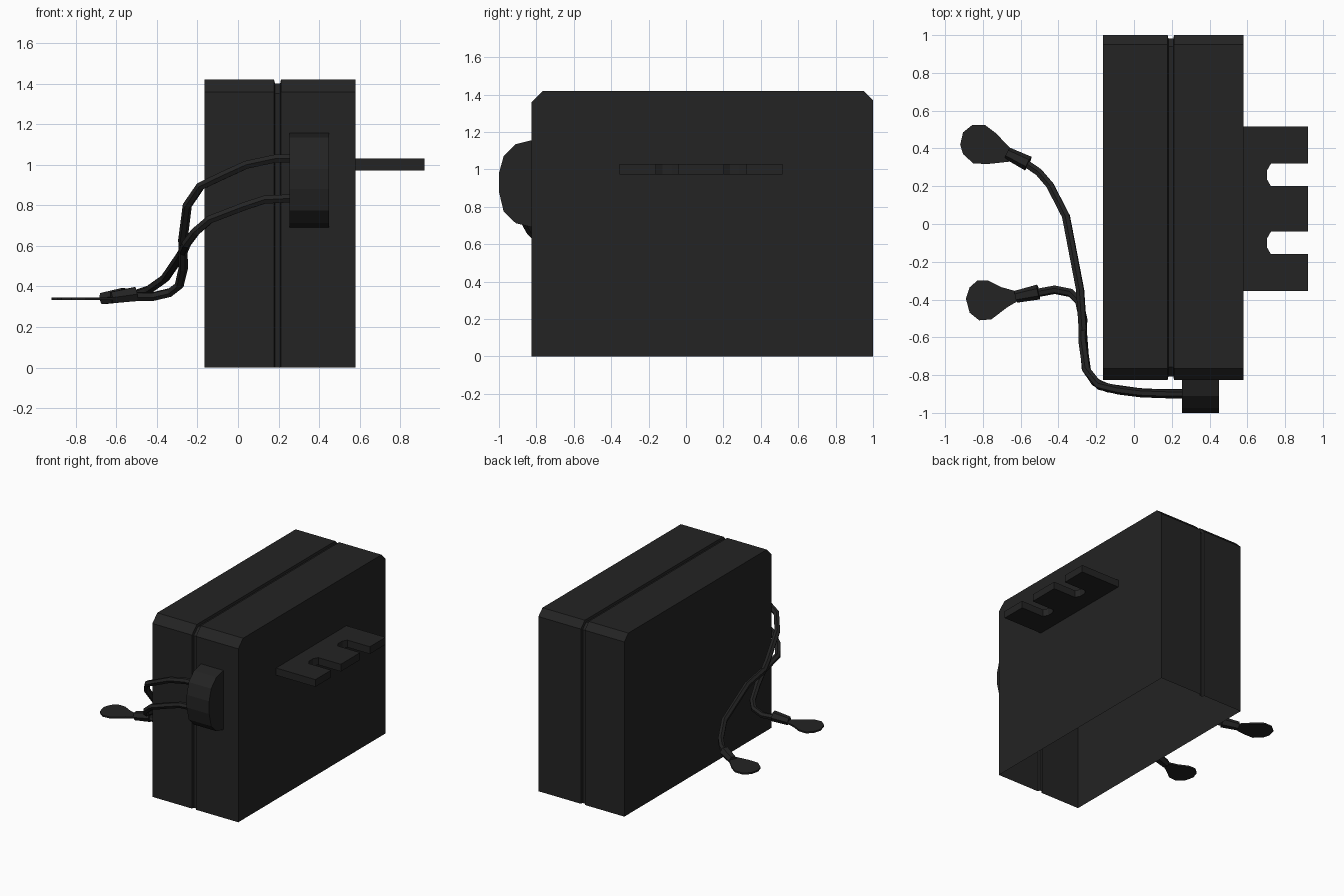
import bpy, bmesh
from mathutils import Vector

if "Cube" in bpy.data.objects:
    bpy.data.objects.remove(bpy.data.objects["Cube"])

black = bpy.data.materials.new("matte black plastic")
black.diffuse_color = (0.017, 0.017, 0.017, 1)
black.use_nodes = True
black.node_tree.nodes["Principled BSDF"].inputs["Base Color"].default_value = black.diffuse_color


def finish(name, bm):
    bmesh.ops.recalc_face_normals(bm, faces=bm.faces[:])
    mesh = bpy.data.meshes.new(name)
    bm.to_mesh(mesh)
    bm.free()
    mesh.materials.append(black)
    obj = bpy.data.objects.new(name, mesh)
    bpy.context.collection.objects.link(obj)
    return obj


def prism(name, points, offset):
    """Extrude a flat 3D outline by an offset vector."""
    bm = bmesh.new()
    face = bm.faces.new([bm.verts.new(p) for p in points])
    res = bmesh.ops.extrude_face_region(bm, geom=[face], use_keep_orig=True)
    verts = [g for g in res["geom"] if isinstance(g, bmesh.types.BMVert)]
    bmesh.ops.translate(bm, verts=verts, vec=Vector(offset))
    return finish(name, bm)


def tube(name, points, radius, scales=None):
    """Six-sided faceted tube along a path."""
    curve = bpy.data.curves.new(name, "CURVE")
    curve.dimensions = "3D"
    curve.bevel_depth = radius
    curve.bevel_resolution = 1
    curve.use_fill_caps = True
    spline = curve.splines.new("POLY")
    spline.points.add(len(points) - 1)
    for i, p in enumerate(points):
        spline.points[i].co = (*p, 1)
        spline.points[i].radius = scales[i] if scales else 1
    spline.use_smooth = False
    curve.materials.append(black)
    obj = bpy.data.objects.new(name, curve)
    bpy.context.collection.objects.link(obj)
    bpy.ops.object.select_all(action="DESELECT")
    obj.select_set(True)
    bpy.context.view_layer.objects.active = obj
    bpy.ops.object.convert(target="MESH")


# Housing: chamfered shell, open underneath, with a seam groove round it
def housing_profile(d):
    return [(-0.825 + d, 0), (-0.825 + d, 1.36 - d / 2), (-0.765 + d / 2, 1.42 - d),
            (0.95 - d / 2, 1.42 - d), (1 - d, 1.37 - d / 2), (1 - d, 0)]


bm = bmesh.new()
rings = []
for x, depth in [(-0.165, 0), (0.178, 0), (0.182, 0.018), (0.208, 0.018), (0.212, 0), (0.58, 0)]:
    rings.append([bm.verts.new((x, y, z)) for y, z in housing_profile(depth)])
for a, b in zip(rings, rings[1:]):
    for i in range(len(a) - 1):
        bm.faces.new((a[i], a[i + 1], b[i + 1], b[i]))
bm.faces.new(rings[0])
bm.faces.new(rings[-1])
finish("housing", bm)

# Terminal tab with two rounded slots
tab = [(0.58, -0.355), (0.92, -0.355)]
for y in (-0.16, 0.20):
    tab += [(0.92, y), (0.725, y), (0.705, y + 0.035), (0.705, y + 0.085),
            (0.725, y + 0.12), (0.92, y + 0.12)]
tab += [(0.92, 0.515), (0.58, 0.515)]
prism("terminal_tab", [(x, y, 0.973) for x, y in tab], (0, 0, 0.057))

# Rounded cable connector on the front
knob = [(-0.82, 1.157), (-0.91, 1.135), (-0.975, 1.07), (-1, 0.98),
        (-1, 0.88), (-0.975, 0.775), (-0.91, 0.712), (-0.82, 0.69)]
prism("connector", [(0.255, y, z) for y, z in knob], (0.195, 0, 0))

# Cables
tube("long_cable", [(0.27, -0.895, 0.835), (0.13, -0.897, 0.828), (0.03, -0.892, 0.795),
                    (-0.14, -0.868, 0.73), (-0.21, -0.835, 0.67), (-0.255, -0.77, 0.61),
                    (-0.27, -0.58, 0.575), (-0.285, -0.35, 0.55), (-0.36, 0.04, 0.44),
                    (-0.445, 0.205, 0.38), (-0.505, 0.275, 0.36), (-0.60, 0.34, 0.35)], 0.023)
tube("short_cable", [(0.27, -0.9, 1.03), (0.18, -0.9, 1.03), (0.04, -0.895, 1.0),
                     (-0.08, -0.88, 0.945), (-0.185, -0.855, 0.895), (-0.25, -0.775, 0.80),
                     (-0.272, -0.62, 0.63), (-0.27, -0.5, 0.49), (-0.29, -0.41, 0.405),
                     (-0.335, -0.365, 0.37), (-0.42, -0.348, 0.35), (-0.55, -0.372, 0.35)], 0.023)

# Crimp sleeves
tube("long_sleeve", [(-0.56, 0.32, 0.358), (-0.67, 0.375, 0.34)], 0.04, [1, 0.8])
tube("short_sleeve", [(-0.505, -0.36, 0.362), (-0.625, -0.385, 0.345)], 0.04, [1, 0.8])

# Flat electrode pads
pad_a = [(-0.92, 0.42), (-0.905, 0.485), (-0.855, 0.525), (-0.79, 0.525), (-0.73, 0.48),
         (-0.64, 0.385), (-0.66, 0.33), (-0.77, 0.318), (-0.85, 0.32), (-0.905, 0.37)]
pad_b = [(-0.89, -0.395), (-0.87, -0.335), (-0.83, -0.30), (-0.77, -0.30), (-0.70, -0.335),
         (-0.61, -0.36), (-0.61, -0.405), (-0.67, -0.44), (-0.755, -0.505), (-0.82, -0.51),
         (-0.87, -0.47)]
for name, outline in (("long_pad", pad_a), ("short_pad", pad_b)):
    prism(name, [(x, y, 0.334) for x, y in outline], (0, 0, 0.012))
